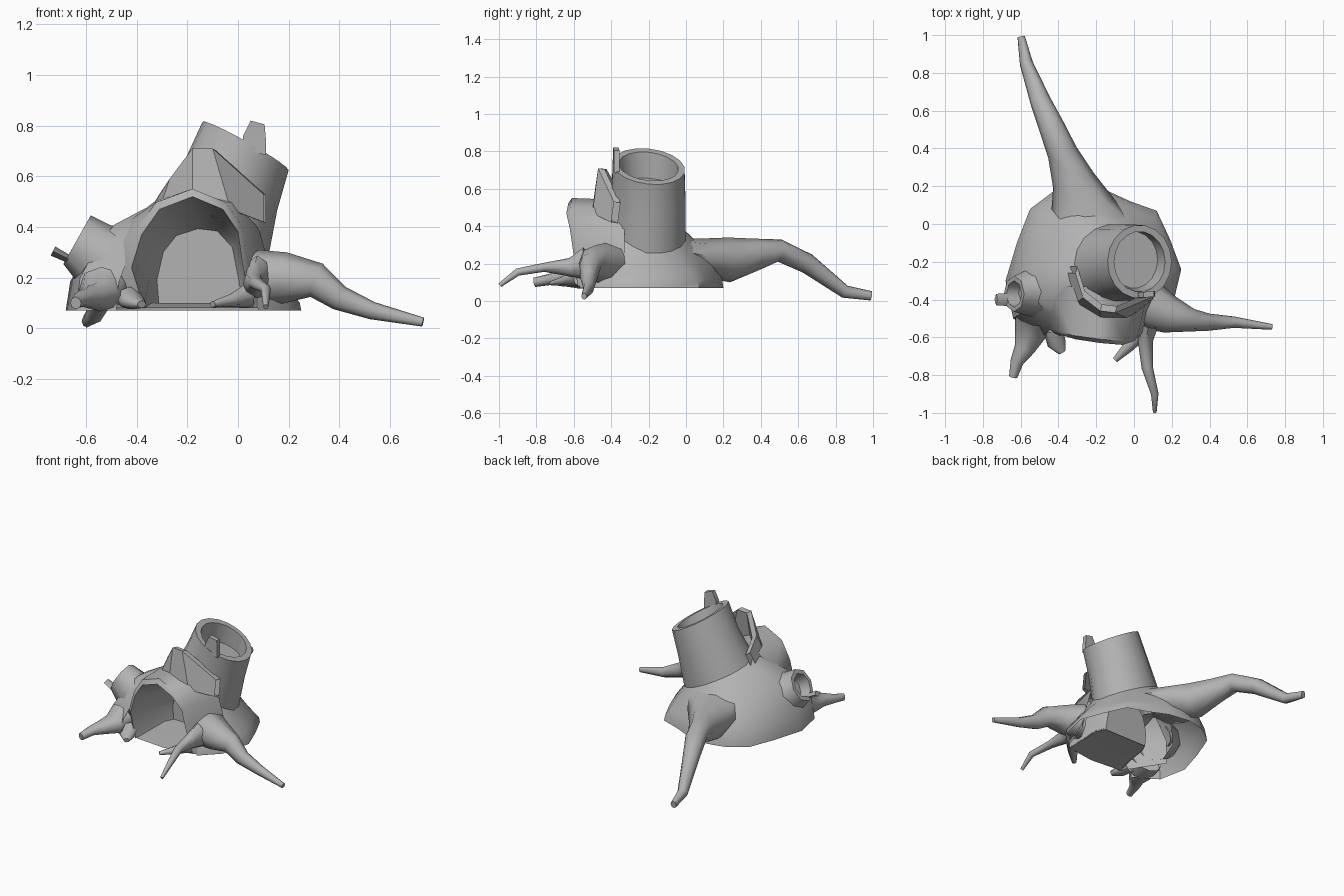
import bpy, bmesh, math
from mathutils import Vector

cube = bpy.data.objects.get("Cube")
if cube:
    bpy.data.objects.remove(cube, do_unlink=True)

GREY = (0.45, 0.45, 0.45, 1)
wood = bpy.data.materials.new("grey_wood")
wood.use_nodes = True
wood.diffuse_color = GREY
bsdf = next(n for n in wood.node_tree.nodes if n.type == 'BSDF_PRINCIPLED')
bsdf.inputs["Base Color"].default_value = GREY


def loft(name, rings, closed=True, cap_start=False, cap_end=False, angle=38):
    """Skin a list of equal-length rings into one object."""
    bm = bmesh.new()
    rows = [[bm.verts.new(p) for p in ring] for ring in rings]
    n = len(rows[0])
    for a, b in zip(rows, rows[1:]):
        for i in range(n if closed else n - 1):
            j = (i + 1) % n
            bm.faces.new((a[i], a[j], b[j], b[i]))
    if cap_start:
        bm.faces.new(rows[0])
    if cap_end:
        bm.faces.new(rows[-1])
    bmesh.ops.recalc_face_normals(bm, faces=bm.faces[:])
    mesh = bpy.data.meshes.new(name)
    bm.to_mesh(mesh)
    bm.free()
    mesh.materials.append(wood)
    obj = bpy.data.objects.new(name, mesh)
    bpy.context.scene.collection.objects.link(obj)
    bpy.ops.object.select_all(action='DESELECT')
    obj.select_set(True)
    bpy.context.view_layer.objects.active = obj
    bpy.ops.object.shade_smooth_by_angle(angle=math.radians(angle))


def tilted_ring(cx, cy, cz, rx, ry, slope, front_rise=0.0, n=18):
    """Ellipse in plan whose height falls towards +x."""
    ring = []
    for i in range(n):
        a = math.tau * i / n
        dx, dy = rx * math.cos(a), ry * math.sin(a)
        z = cz - slope * dx - 0.1 * dy + front_rise * max(0, -math.sin(a))
        ring.append(Vector((cx + dx, cy + dy, z)))
    return ring


def sweep(name, path, axis=None, sides=8, tip=True):
    """Tapered limb; path holds x, y, z, half width, half height."""
    pts = [Vector(p[:3]) for p in path]
    rings = []
    for i, p in enumerate(path):
        d = axis or pts[min(i + 1, len(pts) - 1)] - pts[max(i - 1, 0)]
        d = d.normalized()
        side = d.cross(Vector((0, 0, 1))).normalized()
        up = side.cross(d)
        rings.append([pts[i] + side * p[3] * math.cos(math.tau * k / sides)
                      + up * p[4] * math.sin(math.tau * k / sides) for k in range(sides)])
    loft(name, rings, cap_end=tip, angle=60)


# Hollow trunk leaning to the left side
collar = tilted_ring(-.1, -.21, .36, .215, .21, .48, .06)
loft("trunk", [
    collar,
    tilted_ring(-.03, -.2, .56, .185, .2, .5),
    tilted_ring(.03, -.2, .72, .17, .195, .56),
    tilted_ring(.03, -.2, .72, .135, .16, .56),
    tilted_ring(.0, -.19, .6, .125, .15, .45),
], cap_end=True)

# Spreading base, open where the hollow is and fuller towards the back root and branch
outline = [(.08, -.57), (.2, -.45), (.25, -.24), (.19, -.08), (.12, .07), (-.02, .12),
           (-.15, .18), (-.3, .2), (-.43, .17), (-.55, .08), (-.62, -.1), (-.68, -.3),
           (-.64, -.5), (-.48, -.6)]
bulge = [0] * 5 + [.06, .12, .15, .15, .12, .15, .25, .28, .2]
top = collar[16:] + collar[:12]
rows = []
for t, f in ((0, 0), (.05, .17), (.25, .36), (.45, .54), (.8, .82), (1, 1)):
    row = []
    for (x, y), c, extra in zip(outline, top, bulge):
        lift = f + extra * math.sin(math.pi * f)
        row.append((x + (c.x - x) * t, y + (c.y - y) * t, .07 + (c.z - .07) * lift))
    rows.append(row)
loft("spreading_base", rows, closed=False)

# Arched hollow: outer skin, lip, inner wall and back
outer_back = [(-.55, .08), (-.55, .25), (-.45, .41), (-.33, .5), (-.18, .54),
              (0, .5), (.08, .4), (.12, .26), (.16, .08)]
lip = [(-.37, .08), (-.42, .24), (-.38, .37), (-.31, .47), (-.18, .52),
       (-.06, .47), (0, .38), (.02, .24), (.06, .08)]
inner_back = [(-.34, .09), (-.35, .2), (-.32, .32), (-.26, .39), (-.16, .42),
              (-.07, .41), (0, .34), (.03, .2), (.05, .09)]
lip_y = [-.6, -.58, -.59, -.61, -.63, -.64, -.62, -.6, -.58]
lip_outer = [(-.18 + (x + .18) * 1.1, .08 + (z - .08) * 1.07) for x, z in lip]
loft("arched_hollow", [
    [(x, -.33, z) for x, z in outer_back],
    [(x, y + .02, z) for (x, z), y in zip(lip_outer, lip_y)],
    [(x, y, z) for (x, z), y in zip(lip, lip_y)],
    [(x, -.32, z) for x, z in inner_back],
    [(-.15 + (x + .15) * .85, -.26, .09 + (z - .09) * .92) for x, z in inner_back],
], closed=False, cap_end=True, angle=45)

# Floor of the hollow
loft("hollow_floor", [
    [(-.38, -.59, .08), (-.15, -.61, .08), (.06, -.58, .08)],
    [(-.34, -.32, .1), (-.15, -.32, .1), (.05, -.32, .1)],
    [(-.312, -.26, .1), (-.15, -.26, .1), (.02, -.26, .1)],
], closed=False)

# Torn bark slab standing in front of the trunk
slab_low = [(-.37, -.26, .43), (-.31, -.42, .47), (-.18, -.5, .5), (-.03, -.5, .47), (.1, -.4, .42)]
slab_top = [(-.31, -.26, .53), (-.27, -.39, .59), (-.18, -.46, .71), (-.1, -.47, .71), (.1, -.385, .53)]
inward = Vector((.01, .035, -.005))
slab_back = [[Vector(p) + inward for p in row] for row in (slab_low, slab_top)]
loft("bark_slab", [slab_back[0], slab_low, slab_top, slab_back[1], slab_back[0]],
     closed=False, angle=30)

# Broken hollow branch on the right side
sweep("hollow_branch", [
    (-.44, -.33, .24, .18, .16), (-.5, -.345, .26, .155, .15), (-.57, -.365, .295, .12, .13),
    (-.635, -.37, .35, .095, .11), (-.635, -.37, .35, .07, .08), (-.56, -.37, .305, .06, .07),
], axis=Vector((-.8, 0, .45)), tip=False)

# Splinters left on the broken rims
sweep("branch_splinter", [(-.66, -.4, .27, .035, .015), (-.73, -.4, .305, .03, .02)], sides=4)
loft("trunk_splinter", [[(x0, -.39, z), (x1, -.385, z - .015), (x1, -.355, z - .015), (x0, -.36, z)]
                        for x0, x1, z in ((.02, .11, .7), (.02, .11, .76), (.05, .105, .82))],
     cap_start=True, cap_end=True)

# Roots, from the base outwards
roots = {
    "back_root": [(-.23, -.04, .26, .2, .08), (-.27, .07, .235, .18, .1), (-.32, .23, .22, .115, .12),
                  (-.38, .38, .25, .08, .085), (-.43, .5, .27, .07, .06), (-.495, .65, .2, .055, .055),
                  (-.57, .85, .05, .035, .035), (-.597, .99, .028, .02, .025)],
    "left_root": [(.08, -.43, .2, .13, .11), (.19, -.48, .2, .1, .1), (.31, -.51, .19, .06, .07),
                  (.4, -.52, .12, .045, .05), (.53, -.52, .07, .03, .035), (.73, -.545, .025, .015, .018)],
    "front_root": [(.08, -.53, .2, .05, .09), (.06, -.62, .18, .04, .05), (.07, -.76, .18, .03, .024),
                   (.11, -.9, .155, .02, .02), (.11, -.995, .085, .01, .012)],
    "right_front_root": [(-.53, -.5, .16, .1, .09), (-.55, -.58, .125, .085, .06),
                         (-.58, -.66, .125, .055, .045), (-.62, -.73, .115, .035, .03),
                         (-.64, -.81, .1, .022, .025)],
    "right_foot": [(-.43, -.56, .12, .05, .045), (-.41, -.63, .105, .05, .03), (-.38, -.68, .095, .02, .015)],
    "left_foot": [(.04, -.58, .13, .035, .05), (-.03, -.65, .11, .03, .025), (-.1, -.72, .095, .015, .012)],
}
for name, path in roots.items():
    sweep(name, path)
